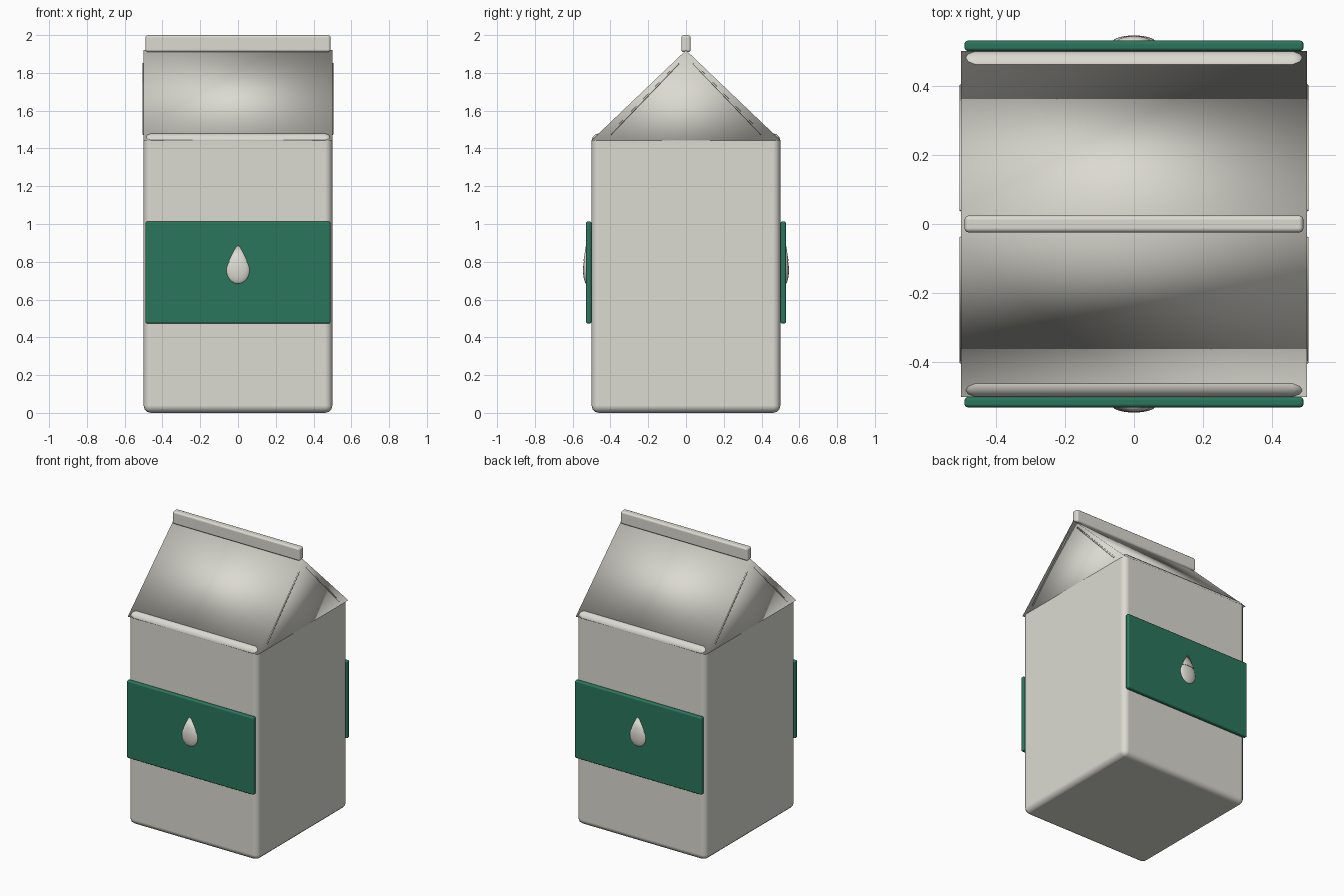
import bpy
import bmesh
import math
from mathutils import Vector

old = bpy.data.objects.get("Cube")
if old:
    bpy.data.objects.remove(old, do_unlink=True)


def material(name, rgb):
    mat = bpy.data.materials.new(name)
    mat.use_nodes = True
    colour = (*rgb, 1)
    mat.diffuse_color = colour
    bsdf = mat.node_tree.nodes["Principled BSDF"]
    bsdf.inputs["Base Color"].default_value = colour
    bsdf.inputs["Roughness"].default_value = 0.6
    return mat


CARD = material("off_white_card", (0.71, 0.70, 0.64))
GREEN = material("deep_green", (0.023, 0.18, 0.11))


def finish(name, bm, mat):
    """Turn a bmesh into a smooth-shaded object."""
    bmesh.ops.recalc_face_normals(bm, faces=bm.faces)
    for face in bm.faces:
        face.smooth = True
    mesh = bpy.data.meshes.new(name)
    bm.to_mesh(mesh)
    bm.free()
    mesh.materials.append(mat)
    obj = bpy.data.objects.new(name, mesh)
    bpy.context.collection.objects.link(obj)
    return obj


def rounded_box(name, centre, size, radius, mat, segments=3):
    bm = bmesh.new()
    bmesh.ops.create_cube(bm, size=1)
    bmesh.ops.scale(bm, vec=size, verts=bm.verts)
    bmesh.ops.translate(bm, vec=centre, verts=bm.verts)
    obj = finish(name, bm, mat)
    bevel = obj.modifiers.new("rounded_edges", "BEVEL")
    bevel.width = radius
    bevel.segments = segments
    bevel.harden_normals = True
    return obj


def rod(name, start, end, radius, mat):
    start, end = Vector(start), Vector(end)
    axis = end - start
    bm = bmesh.new()
    bmesh.ops.create_cone(bm, cap_ends=True, segments=8, radius1=radius,
                          radius2=radius, depth=axis.length)
    turn = axis.to_track_quat("Z", "Y").to_matrix()
    bmesh.ops.rotate(bm, matrix=turn, verts=bm.verts)
    bmesh.ops.translate(bm, vec=(start + end) / 2, verts=bm.verts)
    return finish(name, bm, mat)


# Carton body; its rounded top edge shows as a fold under the roof
rounded_box("carton_body", (0, 0, 0.74), (1, 1, 1.48), 0.04, CARD)

# Gable roof: a triangular prism with soft shading across its edges
bm = bmesh.new()
ends = [[bm.verts.new((x, y, z)) for y, z in ((-0.5, 1.443), (0.5, 1.443), (0, 1.92))]
        for x in (-0.5, 0.5)]
for end in ends:
    bm.faces.new(end)
for i in range(3):
    j = (i + 1) % 3
    bm.faces.new((ends[0][i], ends[0][j], ends[1][j], ends[1][i]))
finish("gable_roof", bm, CARD)

# Sealed fin along the ridge
rounded_box("top_fin", (0, 0, 1.955), (0.98, 0.05, 0.09), 0.014, CARD)

# Slanted creases on both gable ends
for side, x in (("left", 0.5), ("right", -0.5)):
    for way, s in (("back", 1), ("front", -1)):
        rod(f"{side}_{way}_crease", (x, s * 0.4, 1.475), (x, s * 0.04, 1.85), 0.005, CARD)

# Label band with a raised drop, front and back
for way, s in (("front", -1), ("back", 1)):
    rounded_box(f"{way}_label", (0, s * 0.515, 0.743), (0.98, 0.03, 0.54), 0.01, GREEN)

    bm = bmesh.new()
    bmesh.ops.create_uvsphere(bm, u_segments=24, v_segments=14, radius=1)
    bmesh.ops.scale(bm, vec=(0.063, 0.02, 0.073), verts=bm.verts)
    bmesh.ops.translate(bm, vec=(0, s * 0.525, 0.755), verts=bm.verts)
    finish(f"{way}_drop_bulb", bm, CARD)

    bm = bmesh.new()
    bmesh.ops.create_cone(bm, cap_ends=True, segments=24, radius1=1, radius2=0, depth=0.11)
    bmesh.ops.scale(bm, vec=(0.05, 0.018, 1), verts=bm.verts)
    bmesh.ops.translate(bm, vec=(0, s * 0.525, 0.86), verts=bm.verts)
    tip = finish(f"{way}_drop_tip", bm, CARD)
    tip.data.set_sharp_from_angle(angle=math.radians(60))
